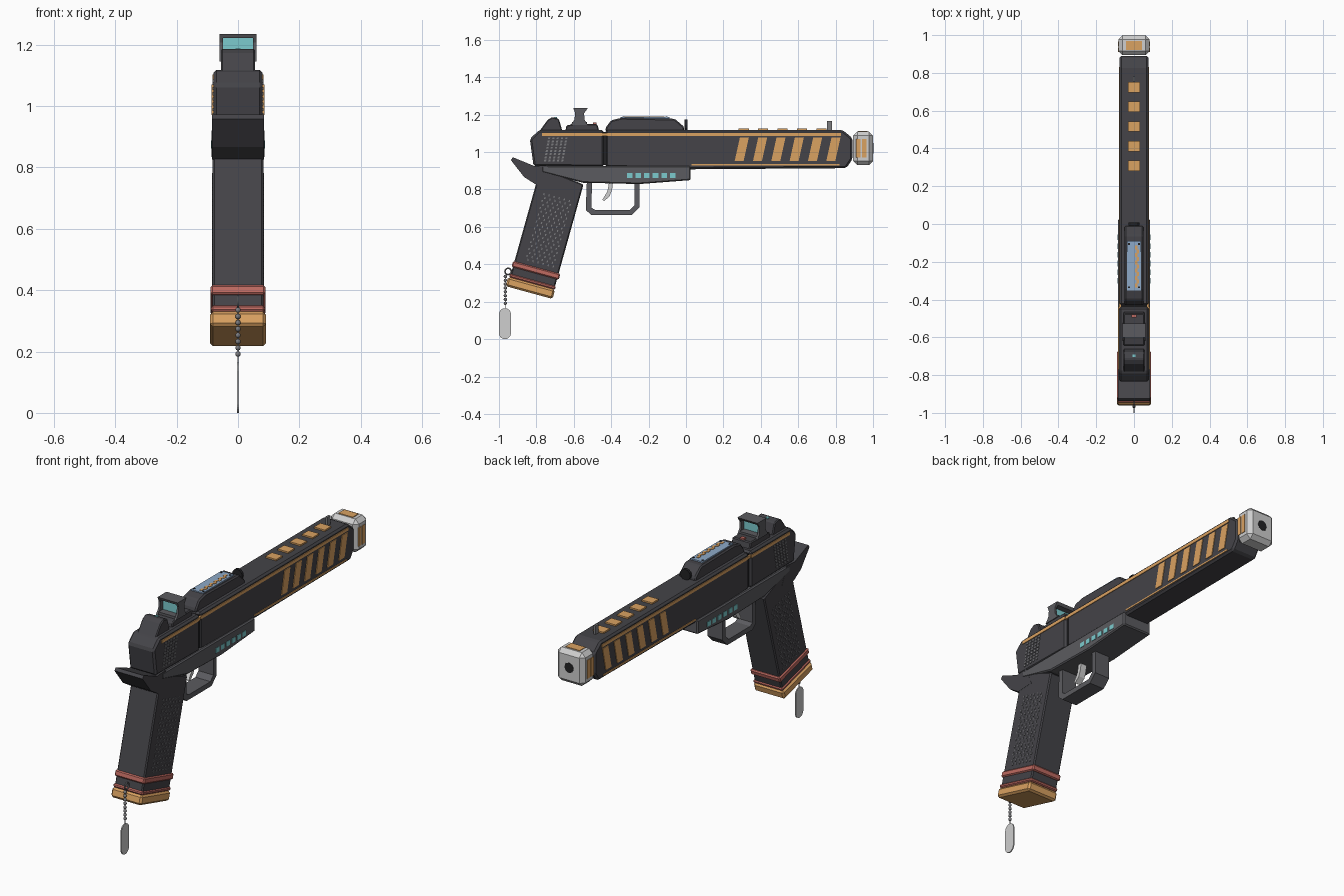
import bpy, bmesh, math
from mathutils import Matrix, Vector

if "Cube" in bpy.data.objects:
    bpy.data.objects.remove(bpy.data.objects["Cube"])


def material(name, r, g, b):
    m = bpy.data.materials.new(name)
    m.use_nodes = True
    m.diffuse_color = (r, g, b, 1)
    m.node_tree.nodes["Principled BSDF"].inputs["Base Color"].default_value = (r, g, b, 1)
    return m


DARK = material("dark_grey", .058, .057, .065)
FRAME = material("frame_grey", .105, .105, .115)
BLACK = material("black", .016, .016, .018)
LIGHT = material("light_grey", .62, .62, .62)
STEEL = material("steel", .2, .2, .21)
ORANGE = material("orange", .7, .36, .12)
RED = material("red", .52, .145, .12)
TEAL = material("teal", .2, .6, .62)
BLUE = material("blue", .27, .4, .58)


def finish(name, bm, mat, bevel=0, smooth=False):
    bmesh.ops.recalc_face_normals(bm, faces=bm.faces)
    me = bpy.data.meshes.new(name)
    bm.to_mesh(me)
    bm.free()
    me.materials.append(mat)
    if smooth:
        me.shade_smooth()
    ob = bpy.data.objects.new(name, me)
    bpy.context.collection.objects.link(ob)
    if bevel:
        mod = ob.modifiers.new("bevel", "BEVEL")
        mod.width, mod.segments, mod.limit_method = bevel, 1, "ANGLE"
    return ob


def extrude_yz(bm, outline, x0, x1):
    a = [bm.verts.new((x0, y, z)) for y, z in outline]
    b = [bm.verts.new((x1, y, z)) for y, z in outline]
    bm.faces.new(a)
    bm.faces.new(b[::-1])
    for i in range(len(a)):
        j = (i + 1) % len(a)
        bm.faces.new((a[i], b[i], b[j], a[j]))


def prism(name, outline, half, mat, bevel=0):
    """Side profile extruded across the full width."""
    bm = bmesh.new()
    extrude_yz(bm, outline, -half, half)
    return finish(name, bm, mat, bevel)


def side_plates(name, outlines, x0, x1, mat):
    """Profiles repeated on the left and right."""
    bm = bmesh.new()
    for o in outlines:
        for s in (1, -1):
            extrude_yz(bm, o, s * x0, s * x1)
    return finish(name, bm, mat)


def rect(y0, y1, z0, z1, lean=0):
    return [(y0, z0), (y1, z0), (y1 + lean, z1), (y0 + lean, z1)]


def boxes(name, items, mat, bevel=0):
    """Boxes from (x, y, z, width, length, height)."""
    bm = bmesh.new()
    for x, y, z, w, l, h in items:
        bmesh.ops.create_cube(bm, matrix=Matrix.Translation((x, y, z)) @ Matrix.Diagonal((w, l, h, 1)))
    return finish(name, bm, mat, bevel)


def cylinder_y(name, x, y, z, r, length, sides, mat):
    bm = bmesh.new()
    bmesh.ops.create_cone(bm, cap_ends=True, segments=sides, radius1=r, radius2=r, depth=length,
                          matrix=Matrix.Translation((x, y, z)) @ Matrix.Rotation(math.pi / 2, 4, "X"))
    return finish(name, bm, mat)


# Slide: front and rear sections, with a dark joint between them
prism("front_slide", [(-.43, .92), (.02, .908), (.857, .914), (.89, .963), (.89, 1.075),
                      (.837, 1.118), (-.43, 1.118)], .076, DARK, .01)
prism("rear_slide", [(-.815, .925), (-.44, .92), (-.44, 1.118), (-.785, 1.118),
                     (-.835, 1.07)], .08, DARK, .01)
prism("slide_joint", rect(-.45, -.42, .93, 1.108), .07, BLACK)

# Slide stripes, slashes and top marks
side_plates("upper_stripe", [rect(-.44, .83, 1.086, 1.102)], .07, .0795, ORANGE)
side_plates("rear_stripe", [rect(-.77, -.44, 1.086, 1.102)], .07, .0835, ORANGE)
side_plates("lower_stripe", [rect(.03, .82, .927, .935)], .07, .0795, ORANGE)
side_plates("slashes", [rect(.26 + i * .098, .308 + i * .098, .952, 1.078, .028) for i in range(6)],
            .07, .0795, ORANGE)
boxes("top_marks", [(0, .308 + i * .104, 1.12, .064, .055, .012) for i in range(5)], ORANGE)
side_plates("slide_grips", [rect(y, y + .011, z, z + .01, .003)
                            for y, z in [(-.76 + i * .023 + k * .003, .95 + k * .017)
                                         for i in range(5) for k in range(8)]], .075, .0825, STEEL)

# Muzzle block
boxes("muzzle", [(0, .947, 1.02, .166, .106, .18)], LIGHT, .022)
side_plates("muzzle_side_marks", [rect(.91, .934, .97, 1.07), rect(.941, .965, .97, 1.07)],
            .08, .086, ORANGE)
boxes("muzzle_top_mark", [(0, .945, 1.11, .085, .05, .007)], ORANGE)
cylinder_y("bore", 0, .999, 1.02, .028, .005, 8, BLACK)

# Frame, lights and rear tang
prism("frame", [(-.77, .925), (.024, .925), (.024, .85), (-.25, .829), (-.46, .834),
                (-.55, .836), (-.77, .892)], .086, FRAME, .006)
side_plates("side_lights", [rect(-.316 + i * .046, -.286 + i * .046, .861, .887) for i in range(6)],
            .08, .0885, TEAL)
prism("rear_tang", [(-.925, .972), (-.937, .958), (-.865, .866), (-.8, .825), (-.7, .83),
                    (-.74, .93), (-.81, .925)], .084, DARK)

# Trigger guard and trigger
prism("trigger_guard", [(-.53, .845), (-.536, .69), (-.505, .663), (-.29, .663), (-.248, .705),
                        (-.248, .845), (-.275, .845), (-.275, .716), (-.3, .69), (-.485, .69),
                        (-.505, .702), (-.503, .845)], .045, FRAME)
prism("trigger", [(-.41, .845), (-.42, .79), (-.447, .745), (-.437, .738), (-.408, .765),
                  (-.395, .8), (-.39, .845)], .018, LIGHT)


# Grip, laid out along its leaning axis
def lean(s, t):
    return (-.672 - .264 * t + .9646 * s, .84 - .9646 * t - .264 * s)


def grip_part(name, s0, s1, t0, t1, half, mat, bevel=.006):
    prism(name, [lean(s0, t0), lean(s1, t0), lean(s1, t1), lean(s0, t1)], half, mat, bevel)


prism("grip", [lean(-.122, -.05), lean(.123, -.02), lean(.12, .56), lean(-.125, .56)], .083, DARK, .006)
grip_part("grip_band", -.132, .13, .474, .506, .089, RED)
grip_part("base_trim", -.131, .125, .543, .563, .088, RED)
grip_part("base_plate", -.135, .125, .563, .614, .091, ORANGE, .01)
dots = []
for i in range(6):
    for k in range(20):
        s, t = -.07 + i * .028 + (k % 2) * .01, .08 + k * .019
        dots.append([lean(s, t), lean(s + .006, t), lean(s + .006, t + .011), lean(s, t + .011)])
side_plates("grip_texture", dots, .08, .0855, STEEL)

# Top display housing
prism("display_housing", [(-.43, 1.11), (-.43, 1.13), (-.4, 1.17), (-.345, 1.183), (-.06, 1.178),
                          (-.01, 1.135), (-.01, 1.11)], .05, DARK, .007)
boxes("display", [(0, -.22, 1.184, .074, .262, .007)], BLUE)
boxes("display_trace", [(.011 + .008 * (i % 2), -.325 + i * .02, 1.187, .014, .021, .006)
                        for i in range(11)], ORANGE)
boxes("display_screws", [(x, y, 1.187, .01, .01, .005) for x in (-.027, .027) for y in (-.105, -.335)], BLACK)
cylinder_y("housing_knob", 0, .0, 1.145, .03, .014, 12, BLACK)
boxes("front_sight", [(0, .768, 1.138, .012, .026, .055)], STEEL)

# Reflex sight: base, open hood and pane
prism("sight_base", [(-.645, 1.11), (-.64, 1.142), (-.6, 1.15), (-.475, 1.15), (-.463, 1.11)],
      .056, DARK, .005)
hood = [(-.617, 1.145), (-.597, 1.172), (-.592, 1.207), (-.602, 1.233), (-.526, 1.233),
        (-.545, 1.207), (-.542, 1.172), (-.525, 1.145)]
side_plates("hood_sides", [hood], .049, .06, FRAME)
prism("hood_top", [(-.597, 1.221), (-.602, 1.235), (-.526, 1.235), (-.535, 1.221)], .06, FRAME)
boxes("hood_sill", [(0, -.57, 1.153, .1, .08, .016)], FRAME)
boxes("sight_pane", [(0, -.57, 1.19, .1, .006, .064)], TEAL)
boxes("red_emitter", [(0, -.487, 1.152, .024, .018, .012)], RED)

# Rear sight
prism("rear_sight", [(-.785, 1.11), (-.74, 1.172), (-.715, 1.187), (-.68, 1.178), (-.66, 1.11)],
      .056, DARK, .005)
boxes("rear_sight_dot", [(0, -.697, 1.183, .016, .012, .008)], TEAL)

# Keyring, bead chain and tag
bm = bmesh.new()
n, m = 16, 6
ring = [[bm.verts.new((.004 * math.sin(math.tau * j / m),
                       -.951 + (.017 + .004 * math.cos(math.tau * j / m)) * math.cos(math.tau * i / n),
                       .362 + (.017 + .004 * math.cos(math.tau * j / m)) * math.sin(math.tau * i / n)))
         for j in range(m)] for i in range(n)]
for i in range(n):
    for j in range(m):
        bm.faces.new((ring[i][j], ring[(i + 1) % n][j],
                      ring[(i + 1) % n][(j + 1) % m], ring[i][(j + 1) % m]))
finish("key_ring", bm, STEEL, smooth=True)

bm = bmesh.new()
for i in range(8):
    bmesh.ops.create_uvsphere(bm, u_segments=10, v_segments=6, radius=.009,
                              matrix=Matrix.Translation((0, -.966, .335 - i * .0205)))
finish("bead_chain", bm, STEEL, smooth=True)
boxes("chain_wire", [(0, -.966, .255, .004, .004, .18)], STEEL)

tag = []
for k in range(24):
    a = math.tau * (k + .5) / 24
    tag.append((-.968 + .032 * math.cos(a), .0825 + math.copysign(.0505, math.sin(a)) + .032 * math.sin(a)))
prism("tag", tag, .003, LIGHT)
